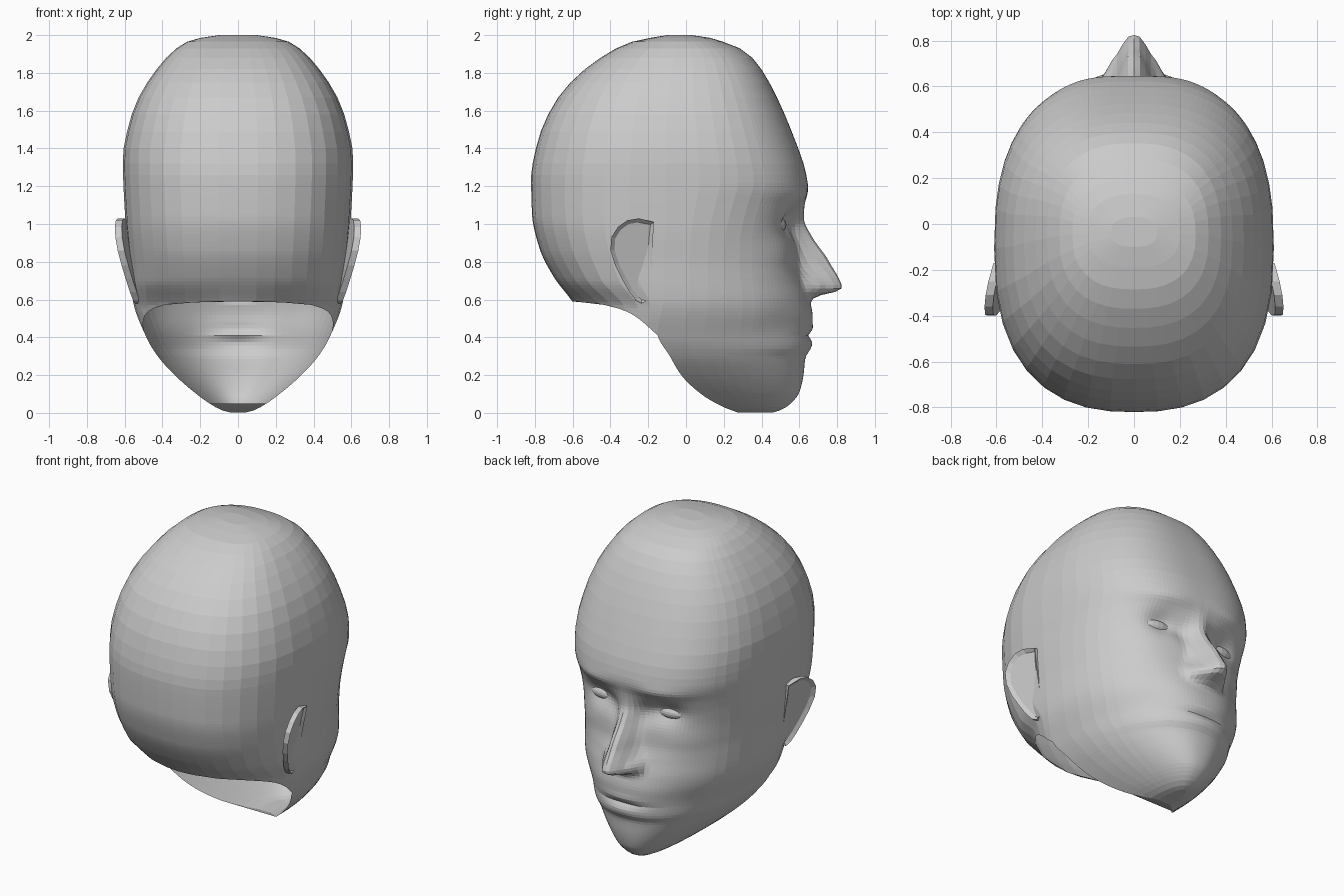
import bpy, bmesh
from math import sin, cos, asin, pi, exp, radians

if "Cube" in bpy.data.objects:
    bpy.data.objects.remove(bpy.data.objects["Cube"])


def curve(*pts):
    """Smooth monotone interpolation through (z, value) points."""
    d = [(b[1] - a[1]) / (b[0] - a[0]) for a, b in zip(pts, pts[1:])]
    m = [d[0]] + [0 if p * q <= 0 else 2 * p * q / (p + q) for p, q in zip(d, d[1:])] + [d[-1]]

    def f(z):
        z = min(max(z, pts[0][0]), pts[-1][0])
        k = next(i for i in range(len(d)) if z <= pts[i + 1][0])
        h = pts[k + 1][0] - pts[k][0]
        t = (z - pts[k][0]) / h
        return ((2*t**3 - 3*t*t + 1) * pts[k][1] + (t**3 - 2*t*t + t) * h * m[k]
                + (3*t*t - 2*t**3) * pts[k + 1][1] + (t**3 - t*t) * h * m[k + 1])
    return f


# Head profiles by height: front (without nose), back, half width, section centre
front = curve((0, .45), (.01, .49), (.045, .55), (.11, .6), (.2, .622), (.29, .632), (.35, .66),
              (.44, .665), (.51, .67), (.6, .655), (.7, .625), (.8, .6), (.9, .595), (1.0, .602),
              (1.1, .62), (1.2, .645), (1.29, .63), (1.45, .575), (1.69, .472), (1.865, .365),
              (1.93, .285), (1.97, .18), (1.985, .13), (2, .03))
back = curve((0, .2), (.42, -.5), (.587, -.6), (.72, -.7), (.87, -.775), (1.05, -.815), (1.24, -.82),
             (1.42, -.79), (1.6, -.72), (1.74, -.62), (1.895, -.43), (1.97, -.27), (1.99, -.16), (2, -.1))
width = curve((0, .03), (.01, .075), (.04, .135), (.1, .22), (.2, .335), (.3, .425), (.4, .485), (.6, .557),
              (.8, .575), (1, .595), (1.35, .61), (1.5, .585), (1.64, .54), (1.82, .43), (1.955, .29),
              (1.985, .2), (2, .1))
centre = curve((0, .28), (.03, .2), (.1, .08), (.2, -.025), (.3, -.085), (.42, -.15), (.6, -.12),
               (1.6, -.1), (2, -.04))
neck_rim = curve((.41, -.148), (.53, -.3), (.575, -.45), (.59, -.6))
# Squareness of the sections, in front of and behind the ears
front_power = curve((0, 2.3), (.4, 2.2), (.9, 2.3), (1.3, 2.6), (2, 2.5))
back_power = curve((0, 1.75), (.55, 1.8), (.7, 2.3), (1.0, 2.5), (2, 2.5))
nose_height = curve((.58, 0), (.605, .02), (.625, .07), (.645, .16), (.67, .193), (.71, .188), (.8, .158),
                    (.935, .07), (1.02, .022), (1.1, .008), (1.2, 0))
nose_width = curve((.6, .085), (.68, .088), (.8, .068), (1.0, .052), (1.2, .06))


def bump(x, z, cx, cz, sx, sz, amount):
    return amount * exp(-((abs(x) - cx) / sx) ** 2 - ((z - cz) / sz) ** 2)


def face_relief(x, z):
    d = nose_height(z) * exp(-abs(x / nose_width(z)) ** 2.5)
    d += bump(x, z, .105, .675, .03, .04, .035)      # nostril wings
    d += bump(x, z, .22, 1.01, .11, .075, -.06)      # eye sockets
    d += bump(x, z, .11, .97, .05, .07, -.022)       # inner corners
    d += bump(x, z, .24, 1.15, .16, .04, .016)       # brows
    d += bump(x, z, .36, .83, .12, .10, .015)        # cheekbones
    d += bump(x, z, .33, .48, .12, .12, -.015)       # cheek hollows
    d += bump(x, z, 0, .41, .15, .018, -.018)        # mouth line
    d += bump(x, z, 0, .45, .12, .025, .006)         # lips
    d += bump(x, z, 0, .365, .11, .03, .006)
    return d


def head_point(theta, z):
    w, c = width(z), centre(z)
    if z < .589:                                     # stop at the open neck edge
        limit = pi / 2
        if z > .41:
            n = back_power(z)
            q = min(1, max(0, (c - neck_rim(z)) / (c - back(z))))
            limit = pi - asin(min(1, (1 - q ** n) ** (1 / n)))
        theta = max(-limit, min(limit, theta))
    s, k = sin(theta), cos(theta)
    x = w * s
    n = front_power(z) if k >= 0 else back_power(z)
    reach = max(0, 1 - abs(s) ** n) ** (1 / n)
    if k >= 0:
        return x, c + (front(z) - c) * reach + face_relief(x, z) * min(1, 1.5 * k), z
    return x, c - (c - back(z)) * reach, z


def make_object(name, bm):
    mesh = bpy.data.meshes.new(name)
    bm.to_mesh(mesh)
    bm.free()
    ob = bpy.data.objects.new(name, mesh)
    bpy.context.collection.objects.link(ob)
    return ob


def mirror_x(ob):
    ob.modifiers.new("Mirror", 'MIRROR')


# Head shell: dense columns across the face, coarse ones round the skull
half = [2.5 * i for i in range(1, 23)] + [61, 68, 75, 82, 90] + list(range(100, 181, 10))
angles = [radians(a) for a in [-h for h in reversed(half)] + [0] + half]
rows = [.003, .012, .03] + [.05 + .018 * i for i in range(30)] + [.585, .59]
rows += [.605 + .018 * i for i in range(35)]
rows += [1.26, 1.32, 1.4, 1.49, 1.58, 1.67, 1.75, 1.82, 1.88, 1.93, 1.965, 1.985, 2]
rows = sorted(rows)
bm = bmesh.new()
grid = [[bm.verts.new(head_point(a, z)) for a in angles] for z in rows]
for low, high in zip(grid, grid[1:]):
    for j in range(len(angles) - 1):
        bm.faces.new((low[j], high[j], high[j + 1], low[j + 1]))
bm.faces.new(list(reversed(grid[-1][:-1])))          # crown
# Underside of the chin: bridge left and right up to the end of the jaw
mid = len(half)
for j in range(90):
    if j < mid - 1:
        bm.faces.new((grid[0][j], grid[0][j + 1], grid[0][-2 - j], grid[0][-1 - j]))
bm.faces.new((grid[0][mid - 1], grid[0][mid], grid[0][mid + 1]))
for low, high in zip(grid[:3], grid[1:4]):
    bm.faces.new((low[0], low[-1], high[-1], high[0]))
bmesh.ops.remove_doubles(bm, verts=bm.verts[:], dist=.0003)
make_object("head", bm)

# Ears: outline on a slanted plane, thickened, with a sunken inner bowl
outline = [(-.17, 1.01), (-.25, 1.03), (-.31, 1.02), (-.36, .985), (-.395, .93), (-.40, .86),
           (-.375, .78), (-.34, .71), (-.30, .64), (-.265, .595), (-.235, .58), (-.20, .60),
           (-.185, .66), (-.18, .8), (-.175, .92)]
bm = bmesh.new()
ring = [bm.verts.new((.495 + .19 * (z - .58) + .23 * (-.17 - y), y, z)) for y, z in outline]
face = bm.faces.new(ring)
out = bmesh.ops.extrude_face_region(bm, geom=[face])["geom"]
bmesh.ops.translate(bm, vec=(.036, 0, 0), verts=[g for g in out if isinstance(g, bmesh.types.BMVert)])
outer = [g for g in out if isinstance(g, bmesh.types.BMFace)]
bmesh.ops.inset_region(bm, faces=outer, thickness=.022)
bmesh.ops.translate(bm, vec=(-.016, 0, 0), verts=outer[0].verts[:])
bmesh.ops.recalc_face_normals(bm, faces=bm.faces[:])
mirror_x(make_object("ears", bm))

# Eyes: flattened balls showing as almonds in the sockets
bm = bmesh.new()
bmesh.ops.create_uvsphere(bm, u_segments=20, v_segments=12, radius=1)
bmesh.ops.scale(bm, vec=(.115, .07, .05), verts=bm.verts[:])
bmesh.ops.translate(bm, vec=(.225, .462, .995), verts=bm.verts[:])
mirror_x(make_object("eyes", bm))
